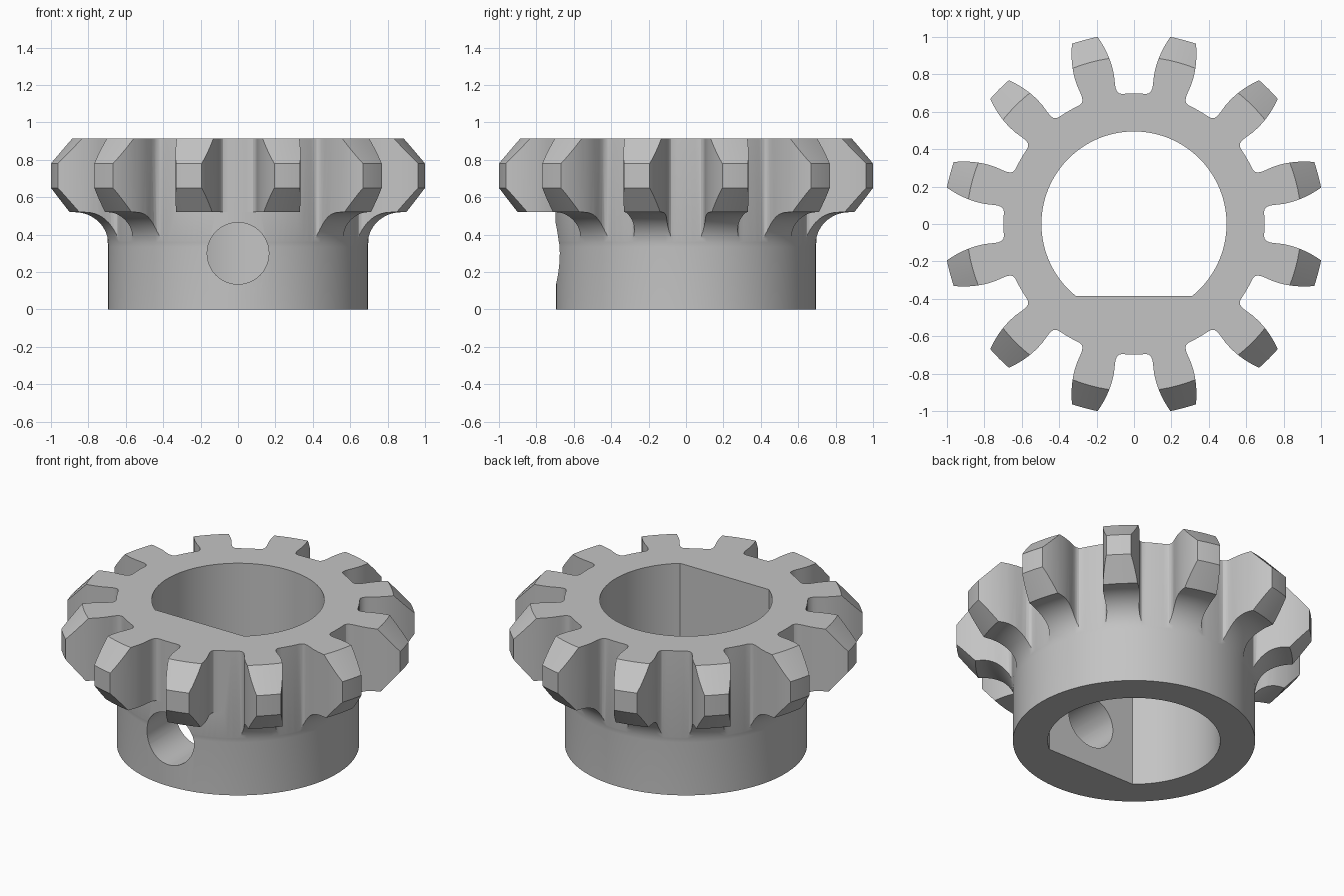
import bpy, bmesh, math
from mathutils import Matrix

if "Cube" in bpy.data.objects:
    bpy.data.objects.remove(bpy.data.objects["Cube"])

TEETH = 12
SEGMENTS = 120
HUB_R, TOP_Z, UNDER_Z = 0.695, 0.915, 0.52


def polar(r, deg):
    a = math.radians(deg)
    return (r * math.cos(a), r * math.sin(a))


def loft(bm, rings):
    """Closed solid through matching rings of points, capped at both ends."""
    loops = [[bm.verts.new(p) for p in ring] for ring in rings]
    n = len(loops[0])
    for low, high in zip(loops, loops[1:]):
        for i in range(n):
            j = (i + 1) % n
            bm.faces.new((low[i], low[j], high[j], high[i]))
    bm.faces.new(loops[0][::-1])
    bm.faces.new(loops[-1])


def prism(bm, outline, z0, z1):
    loft(bm, [[(x, y, z) for x, y in outline] for z in (z0, z1)])


def make_object(name, bm):
    bmesh.ops.recalc_face_normals(bm, faces=bm.faces)
    mesh = bpy.data.meshes.new(name)
    bm.to_mesh(mesh)
    bm.free()
    obj = bpy.data.objects.new(name, mesh)
    bpy.context.collection.objects.link(obj)
    return obj


def cut(target, cutter):
    cutter.hide_render = True
    mod = target.modifiers.new("cut", 'BOOLEAN')
    mod.operation, mod.solver, mod.object = 'DIFFERENCE', 'EXACT', cutter
    bpy.context.view_layer.objects.active = target
    bpy.ops.object.modifier_apply(modifier=mod.name)
    bpy.data.objects.remove(cutter)


# Turned blank: hub, concave flare under the teeth, chamfered rim
FLARE = 0.185
profile = [(HUB_R, 0)]
for i in range(13):
    a = math.radians(180 - 90 * i / 12)
    profile.append((HUB_R + FLARE + FLARE * math.cos(a),
                    UNDER_Z - FLARE + FLARE * math.sin(a)))
profile += [(0.91, UNDER_Z), (1.019, 0.65), (1.019, 0.78), (0.895, TOP_Z)]
bm = bmesh.new()
loft(bm, [[(*polar(r, 360 * i / SEGMENTS), z) for i in range(SEGMENTS)]
          for r, z in profile])
gear = make_object("gear", bm)

# Spaces between teeth: half outline as (radius, degrees from gap centre)
half_gap = [(0.698, 2), (0.698, 4), (0.699, 5.5), (0.704, 6.6), (0.714, 7.3),
            (0.732, 7.7), (0.757, 7.75), (0.80, 7.65), (0.84, 7.85),
            (0.87, 8.15), (0.90, 8.55), (0.93, 9.05), (0.96, 9.65),
            (0.99, 10.3), (1.02, 11.05), (1.10, 13)]
gap = [(r, -d) for r, d in reversed(half_gap)] + half_gap
bm = bmesh.new()
for k in range(TEETH):
    prism(bm, [polar(r, d + 360 * k / TEETH) for r, d in gap], 0.2, 1.1)
cut(gear, make_object("tooth_gaps", bm))

# Clearance below the two front teeth, above the screw hole
arc = [-120 + 60 * i / 24 for i in range(25)]
bm = bmesh.new()
prism(bm, [polar(0.698, d) for d in arc] + [polar(1.2, d) for d in reversed(arc)],
      0.2, UNDER_Z + 0.001)
cut(gear, make_object("front_clearance", bm))

# D-shaped bore with the flat at the front
BORE_R, FLAT_Y = 0.495, 0.385
edge = math.degrees(math.asin(FLAT_Y / BORE_R))
bm = bmesh.new()
prism(bm, [polar(BORE_R, -edge + (180 + 2 * edge) * i / 80) for i in range(81)],
      -0.2, 1.2)
cut(gear, make_object("bore", bm))

# Set screw hole through the front wall
bm = bmesh.new()
prism(bm, [polar(0.165, 360 * i / 48) for i in range(48)], 0.2, 0.95)
bm.transform(Matrix.Translation((0, 0, 0.3)) @ Matrix.Rotation(math.pi / 2, 4, 'X'))
cut(gear, make_object("screw_hole", bm))

# Plain grey finish
grey = bpy.data.materials.new("plain grey")
grey.diffuse_color = (0.55, 0.55, 0.55, 1)
grey.use_nodes = True
grey.node_tree.nodes["Principled BSDF"].inputs["Base Color"].default_value = grey.diffuse_color
gear.data.materials.clear()
gear.data.materials.append(grey)
for face in gear.data.polygons:
    face.material_index = 0

bpy.ops.object.select_all(action='DESELECT')
gear.select_set(True)
bpy.context.view_layer.objects.active = gear
bpy.ops.object.shade_smooth_by_angle(angle=math.radians(25))
